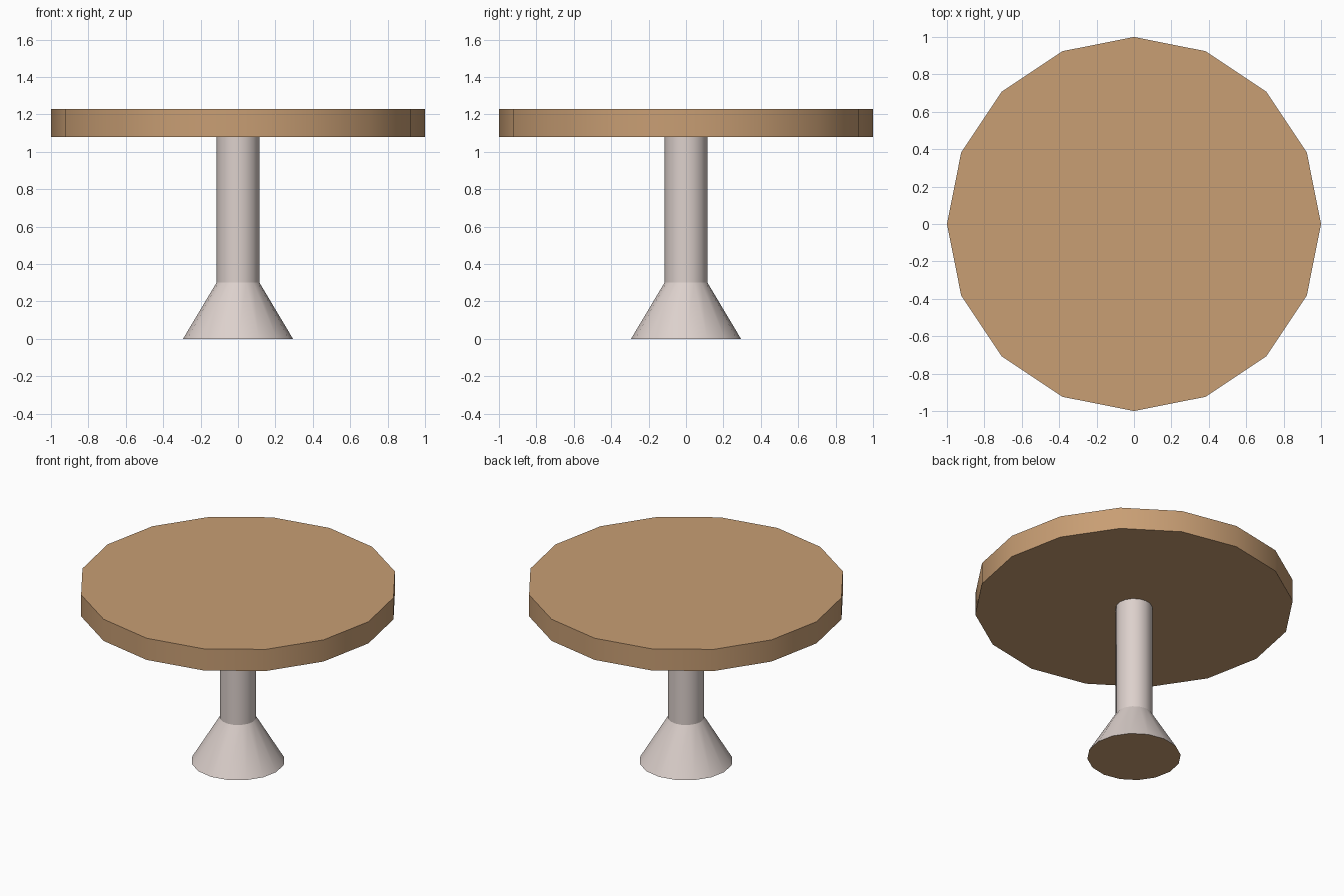
import bpy, bmesh, math

if "Cube" in bpy.data.objects:
    bpy.data.objects.remove(bpy.data.objects["Cube"])

SIDES = 16


def material(name, rgb):
    m = bpy.data.materials.new(name)
    m.diffuse_color = (*rgb, 1.0)
    m.use_nodes = True
    m.node_tree.nodes["Principled BSDF"].inputs["Base Color"].default_value = m.diffuse_color
    return m


wood = material("warm_wood", (0.578, 0.342, 0.174))
metal = material("pale_grey", (0.72, 0.635, 0.605))


def turned(name, profile, mats, bottom_index=0):
    """Sweep a (radius, z) profile, bottom to top, into a capped solid."""
    bm = bmesh.new()
    rings = [[bm.verts.new((r * math.cos(2 * math.pi * i / SIDES),
                            r * math.sin(2 * math.pi * i / SIDES), z))
              for i in range(SIDES)] for r, z in profile]
    for low, high in zip(rings, rings[1:]):
        for i in range(SIDES):
            j = (i + 1) % SIDES
            bm.faces.new((low[i], low[j], high[j], high[i]))
    bm.faces.new(rings[0][::-1]).material_index = bottom_index
    bm.faces.new(rings[-1])
    mesh = bpy.data.meshes.new(name)
    bm.to_mesh(mesh)
    bm.free()
    for m in mats:
        mesh.materials.append(m)
    obj = bpy.data.objects.new(name, mesh)
    bpy.context.collection.objects.link(obj)
    bpy.ops.object.select_all(action='DESELECT')
    obj.select_set(True)
    bpy.context.view_layer.objects.active = obj
    bpy.ops.object.shade_smooth_by_angle(angle=math.radians(30))
    return obj


# Round top
turned("table_top", [(1.0, 1.08), (1.0, 1.23)], [wood])

# Stem with flared foot, wooden underside
turned("pedestal", [(0.294, 0.0), (0.115, 0.30), (0.115, 1.08)],
       [metal, wood], bottom_index=1)
